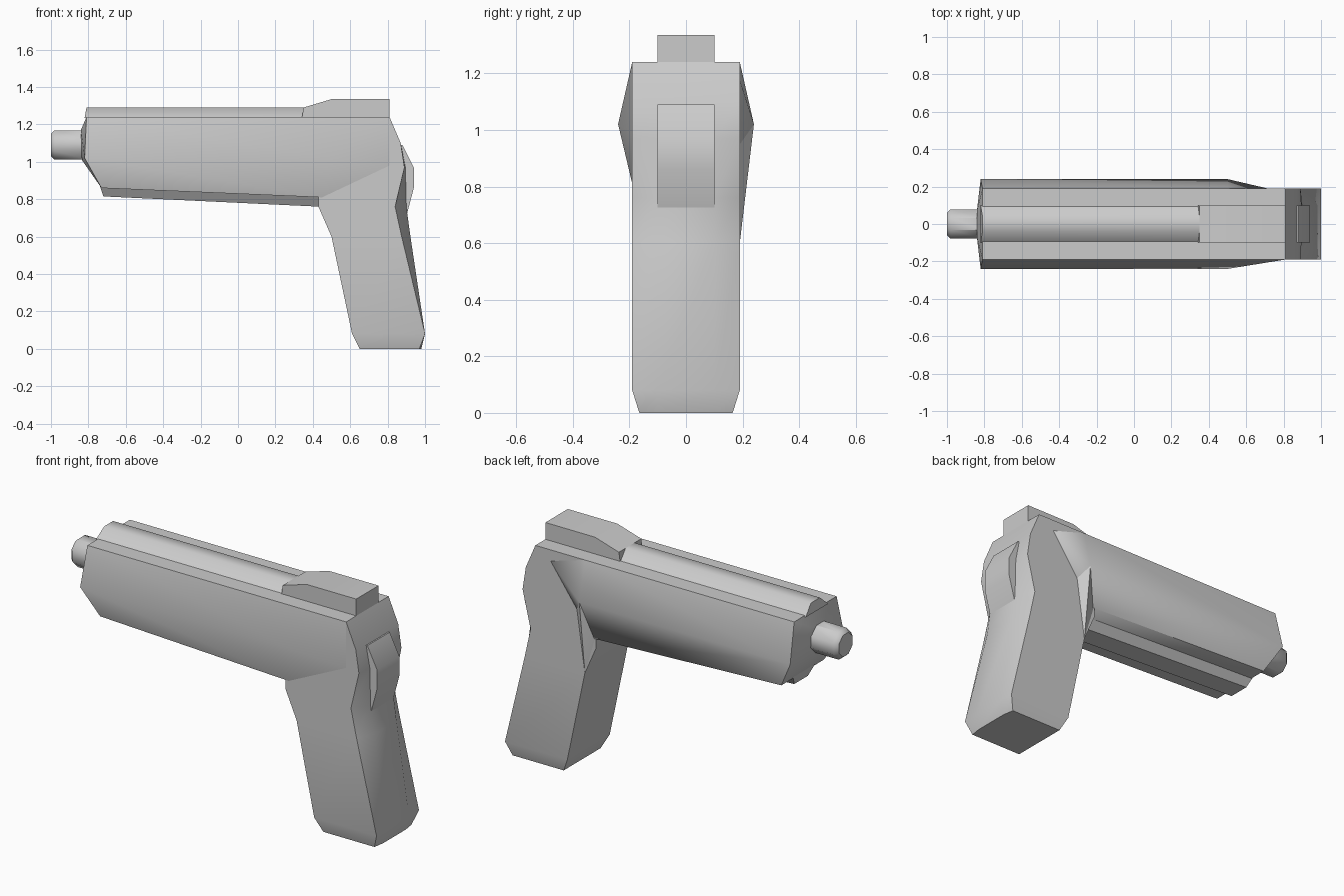
import bpy, bmesh
from math import radians, sin, cos, pi

if "Cube" in bpy.data.objects:
    bpy.data.objects.remove(bpy.data.objects["Cube"])


def finish(name, bm, angle=45):
    bmesh.ops.recalc_face_normals(bm, faces=bm.faces)
    me = bpy.data.meshes.new(name)
    bm.to_mesh(me)
    bm.free()
    ob = bpy.data.objects.new(name, me)
    bpy.context.collection.objects.link(ob)
    bpy.ops.object.select_all(action='DESELECT')
    ob.select_set(True)
    bpy.context.view_layer.objects.active = ob
    bpy.ops.object.shade_smooth_by_angle(angle=radians(angle))
    return ob


def loft(name, rings):
    """Skin equal-length rings of points and cap both ends."""
    bm = bmesh.new()
    vs = [[bm.verts.new(p) for p in r] for r in rings]
    for a, b in zip(vs, vs[1:]):
        for i in range(len(a)):
            j = (i + 1) % len(a)
            bm.faces.new((a[i], a[j], b[j], b[i]))
    bm.faces.new(vs[0])
    bm.faces.new(vs[-1])
    return finish(name, bm)


def prism(name, profile, hw):
    """Extrude an x-z profile across y."""
    return loft(name, [[(x, y, z) for x, z in profile] for y in (-hw, hw)])


def hull(name, points):
    bm = bmesh.new()
    for p in points:
        bm.verts.new(p)
    res = bmesh.ops.convex_hull(bm, input=bm.verts)
    loose = [v for v in bm.verts if not v.link_faces]
    bmesh.ops.delete(bm, geom=loose, context='VERTS')
    bmesh.ops.dissolve_limit(bm, angle_limit=radians(2), verts=bm.verts, edges=bm.edges)
    return finish(name, bm)


def both(*pts):
    return [(x, s * y, z) for x, y, z in pts for s in (-1, 1)]


# Main six-sided body, with its long taper on the -y side
hull("body", both((-.81, .19, 1.24), (-.82, .24, 1.02), (-.73, .19, .86),
                  (-.84, .07, 1.17), (-.835, .07, 1.01),
                  (.50, .19, 1.24), (.50, .24, 1.02), (.45, .19, .81))
     + [(.81, -.19, 1.24), (.81, -.19, .98), (.56, .19, 1.02), (.80, .17, 1.24)])

# Blend from the body edge down to the grip on the +y side
hull("grip_blend", [(.50, .24, 1.02), (.44, .19, .80), (.50, .19, .60),
                    (.56, .19, 1.02), (.50, .15, .62), (.45, .15, 1.0)])

# Grip: z, front x, side rear x, centre rear x, half width
levels = [(0, .65, .97, .98, .165), (.08, .61, 1.0, 1.0, .19),
          (.60, .50, .875, .922, .19), (.76, .43, .84, .90, .19),
          (.97, .43, .89, .895, .19), (1.1, .43, .87, .87, .19),
          (1.24, .43, .81, .81, .19)]
loft("grip", [[(f, -w, z), (s, -w, z), (m, -.1, z), (m, .1, z), (s, w, z), (f, w, z)]
              for z, f, s, m, w in levels])

# Rear bump and raised sight block
prism("rear_bump", [(.84, .73), (.903, .72), (.94, .86), (.94, .97), (.88, 1.09), (.84, 1.09)], .1)
prism("sight_block", [(.34, 1.22), (.35, 1.29), (.50, 1.335), (.81, 1.335), (.81, 1.22)], .1)


# Tapered rails above and below the body
def rail(name, ends, base, edge):
    loft(name, [[(xb, -base, zb), (xb, base, zb), (xt, edge, zt), (xt, -edge, zt)]
                for xb, zb, xt, zt in ends])


rail("top_rail", [(-.82, 1.235, -.81, 1.29), (.40, 1.235, .40, 1.29)], .1, .04)
rail("bottom_rail", [(-.74, .875, -.72, .815), (.46, .82, .44, .76)], .1, .06)

# Eight-sided muzzle with chamfered tip
loft("muzzle", [[(x, r * cos(pi / 8 + i * pi / 4), 1.09 + r * sin(pi / 8 + i * pi / 4))
                 for i in range(8)]
                for x, r in ((-1.0, .066), (-.98, .085), (-.80, .085))])
